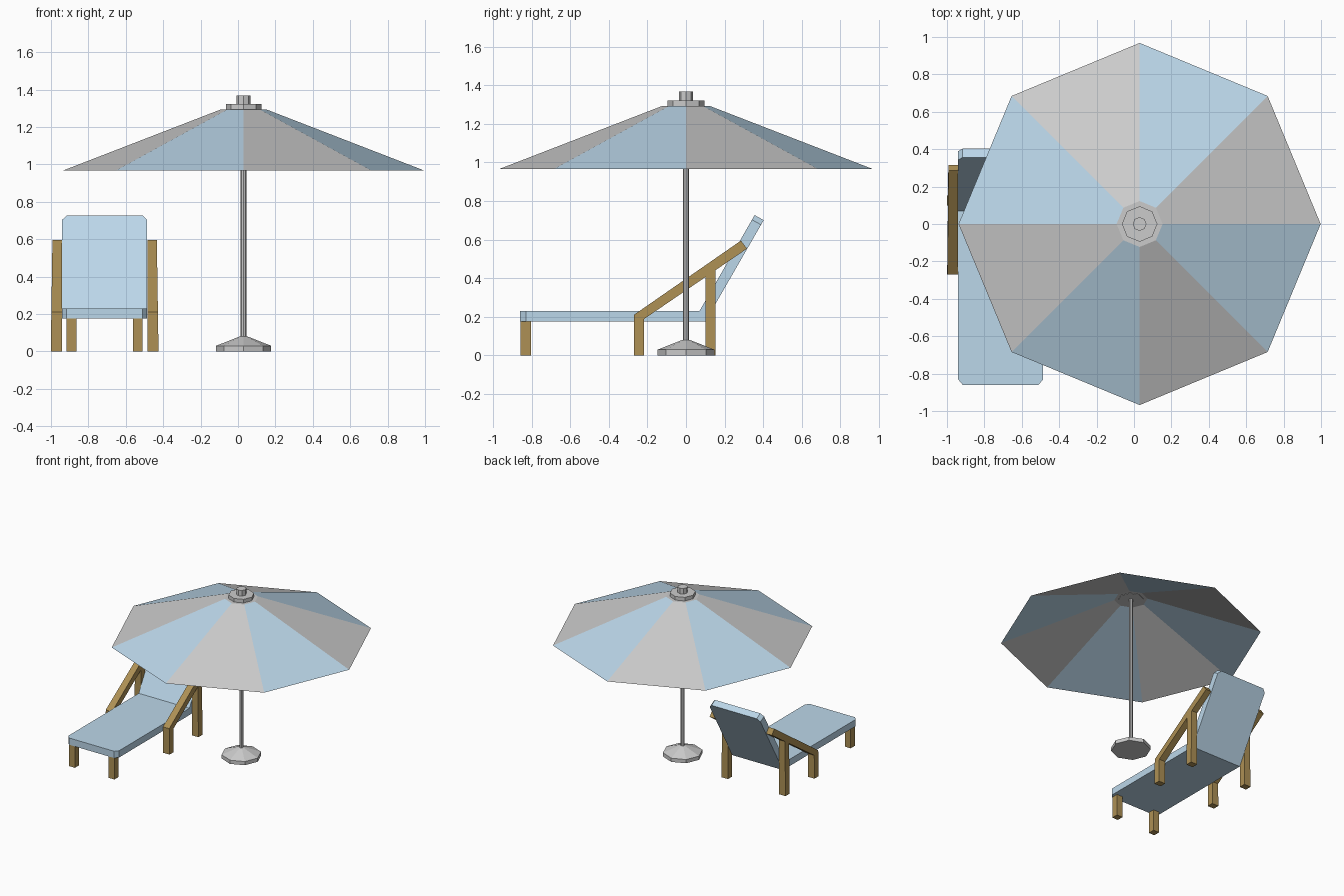
import bpy, bmesh
from math import cos, sin, pi

if "Cube" in bpy.data.objects:
    bpy.data.objects.remove(bpy.data.objects["Cube"])

UX = 0.03        # umbrella axis
CX = -0.713      # lounger centre line


def material(name, rgb):
    m = bpy.data.materials.new(name)
    m.diffuse_color = (*rgb, 1)
    m.use_nodes = True
    m.node_tree.nodes["Principled BSDF"].inputs["Base Color"].default_value = m.diffuse_color
    return m


blue = material("blue_fabric", (0.50, 0.68, 0.82))
wood = material("wood", (0.42, 0.28, 0.09))


def make(name, verts, faces, mat=None, recalc=True):
    me = bpy.data.meshes.new(name)
    me.from_pydata(verts, [], faces)
    if recalc:
        bm = bmesh.new()
        bm.from_mesh(me)
        bmesh.ops.recalc_face_normals(bm, faces=bm.faces)
        bm.to_mesh(me)
        bm.free()
    ob = bpy.data.objects.new(name, me)
    bpy.context.collection.objects.link(ob)
    if mat:
        me.materials.append(mat)
    return ob


def lathe(name, rings, n=8):
    """Closed faceted solid from (radius, z) rings around the umbrella axis."""
    verts = [(UX + r * cos(2 * pi * i / n), r * sin(2 * pi * i / n), z)
             for r, z in rings for i in range(n)]
    faces = [(k * n + i, k * n + (i + 1) % n, (k + 1) * n + (i + 1) % n, (k + 1) * n + i)
             for k in range(len(rings) - 1) for i in range(n)]
    faces += [tuple(range(n))[::-1], tuple(range((len(rings) - 1) * n, len(rings) * n))]
    return make(name, verts, faces)


def side_plate(name, profile, side):
    """Wooden (y, z) profile given thickness in x, leaning in slightly on the outside."""
    n = len(profile)
    verts = [(CX + side * 0.229, y, z) for y, z in profile]
    verts += [(CX + side * (0.288 - 0.015 * z), y, z) for y, z in profile]
    faces = [tuple(range(n)), tuple(range(n, 2 * n))]
    faces += [(i, (i + 1) % n, n + (i + 1) % n, n + i) for i in range(n)]
    return make(name, verts, faces, wood)


# Umbrella: weighted base, pole and top fittings
lathe("umbrella_base", [(0.147, 0), (0.147, 0.03), (0.02, 0.08)])
lathe("pole", [(0.0155, 0.07), (0.0155, 1.297)])
lathe("top_disc", [(0.095, 1.29), (0.095, 1.322)])
lathe("top_knob", [(0.037, 1.32), (0.037, 1.367)])

# Canopy: thin octagonal shell with alternating panels and a flat grey top
cv = [(UX + r * cos(i * pi / 4), r * sin(i * pi / 4), z)
      for r, z in ((0.968, 0.966), (0.123, 1.293)) for i in range(8)]
cf = [(i, (i + 1) % 8, 8 + (i + 1) % 8, 8 + i) for i in range(8)] + [tuple(range(8, 16))]
canopy = make("canopy", cv, cf, recalc=False)
canopy.data.materials.append(material("grey_fabric", (0.8, 0.8, 0.8)))
canopy.data.materials.append(blue)
for i in range(8):
    canopy.data.polygons[i].material_index = i % 2

# Cushion: bent slab with clipped corners; stations are bottom, top, half width
W, C = 0.2275, 0.203
stations = [((-0.86, 0.175), (-0.86, 0.23), C),
            ((-0.83, 0.175), (-0.83, 0.23), W),
            ((0.10, 0.175), (0.07, 0.23), W),
            ((0.389, 0.677), (0.342, 0.703), W),
            ((0.403, 0.701), (0.356, 0.727), C)]
v = []
for (by, bz), (ty, tz), w in stations:
    v += [(CX - w, by, bz), (CX + w, by, bz), (CX + w, ty, tz), (CX - w, ty, tz)]
f = [(4 * k + i, 4 * k + (i + 1) % 4, 4 * k + 4 + (i + 1) % 4, 4 * k + 4 + i)
     for k in range(len(stations) - 1) for i in range(4)]
make("cushion", v, f + [(0, 1, 2, 3), (16, 17, 18, 19)], blue)

# Wooden frame: sloping arm with its leg, rear leg and foot-end leg on each side
arm = [(-0.27, 0), (-0.27, 0.21), (0.285, 0.595), (0.316, 0.553), (-0.218, 0.188), (-0.218, 0)]
rear = [(0.10, 0), (0.10, 0.405), (0.153, 0.442), (0.153, 0)]
for side, tag in ((-1, "left"), (1, "right")):
    side_plate("arm_" + tag, arm, side)
    side_plate("rear_leg_" + tag, rear, side)
    bpy.ops.mesh.primitive_cube_add(size=1, location=(CX + side * 0.177, -0.83, 0.0875))
    leg = bpy.context.object
    leg.name = "foot_leg_" + tag
    leg.scale = (0.053, 0.054, 0.175)
    leg.data.materials.append(wood)
